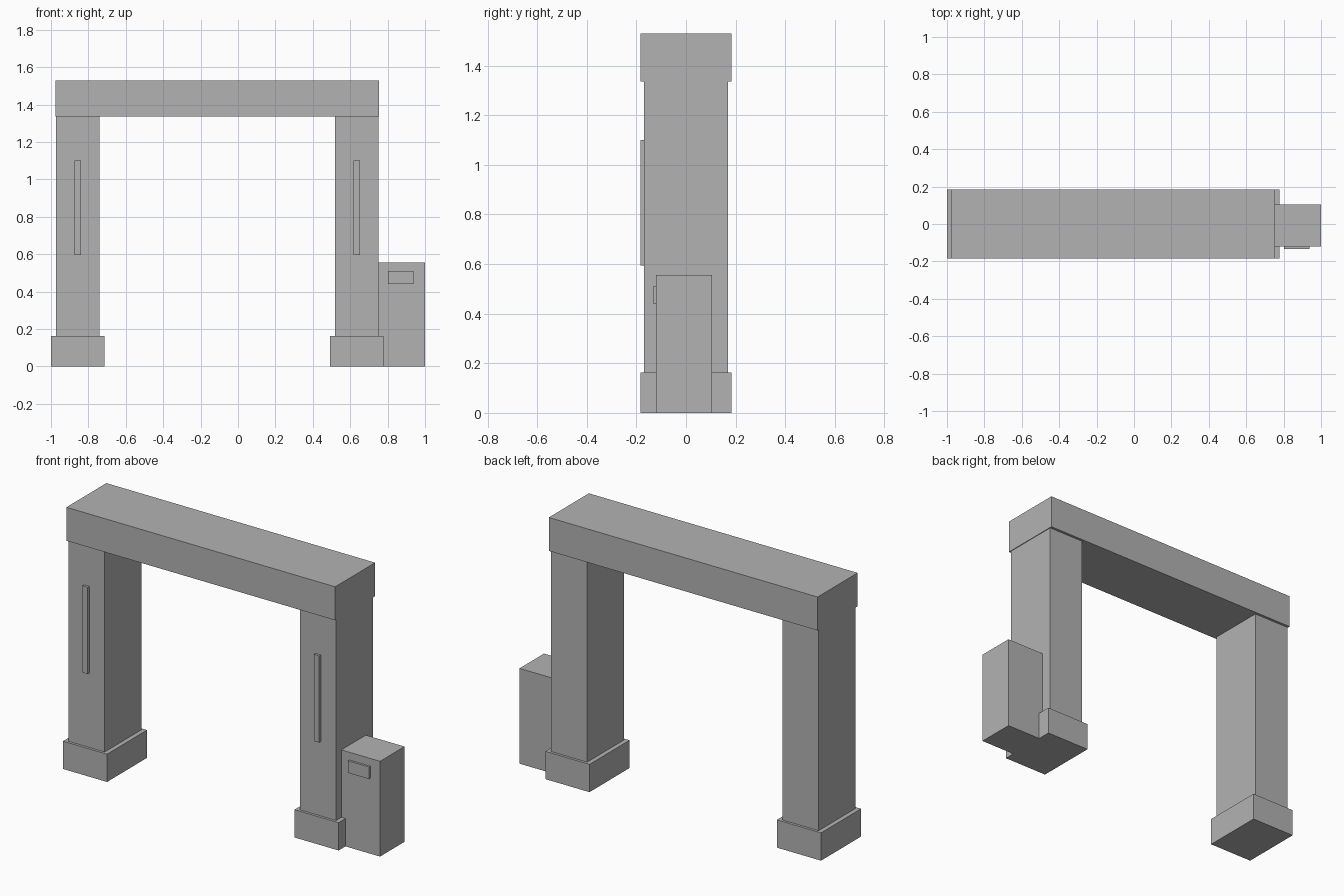
import bpy

cube = bpy.data.objects.get("Cube")
if cube:
    bpy.data.objects.remove(cube, do_unlink=True)

grey = bpy.data.materials.new("plain grey")
grey.use_nodes = True
colour = (0.45, 0.45, 0.45, 1)
grey.diffuse_color = colour
for node in grey.node_tree.nodes:
    if node.type == 'BSDF_PRINCIPLED':
        node.inputs["Base Color"].default_value = colour


def box(name, x, y, z):
    """Add a box from its (low, high) extents along each axis."""
    spans = (x, y, z)
    bpy.ops.mesh.primitive_cube_add(size=1, location=[(a + b) / 2 for a, b in spans])
    obj = bpy.context.object
    obj.name = obj.data.name = name
    obj.scale = [b - a for a, b in spans]
    bpy.ops.object.transform_apply(location=False, rotation=False, scale=True)
    obj.data.materials.append(grey)
    return obj


def around(centre, half):
    return (centre - half, centre + half)


DEPTH = around(0, 0.184)
LEG_DEPTH = around(0, 0.169)
FOOT_TOP, BEAM_BOTTOM, TOP = 0.162, 1.335, 1.53

# Two legs, each with a foot and a raised strip on the front
for side, cx in (("right", -0.857), ("left", 0.635)):
    box(side + "_foot", around(cx, 0.142), DEPTH, (0, FOOT_TOP))
    box(side + "_leg", around(cx, 0.116), LEG_DEPTH, (FOOT_TOP, BEAM_BOTTOM))
    box(side + "_light_strip", around(cx, 0.017), (DEPTH[0], LEG_DEPTH[0]), (0.595, 1.1))

# Crossbeam
box("crossbeam", (-0.977, 0.755), DEPTH, (BEAM_BOTTOM, TOP))

# Control cabinet with its screen
CABINET_FRONT = -0.121
box("control_cabinet", (0.75, 1.0), (CABINET_FRONT, 0.104), (0, 0.555))
box("cabinet_screen", (0.803, 0.937), (-0.134, CABINET_FRONT), (0.44, 0.51))
